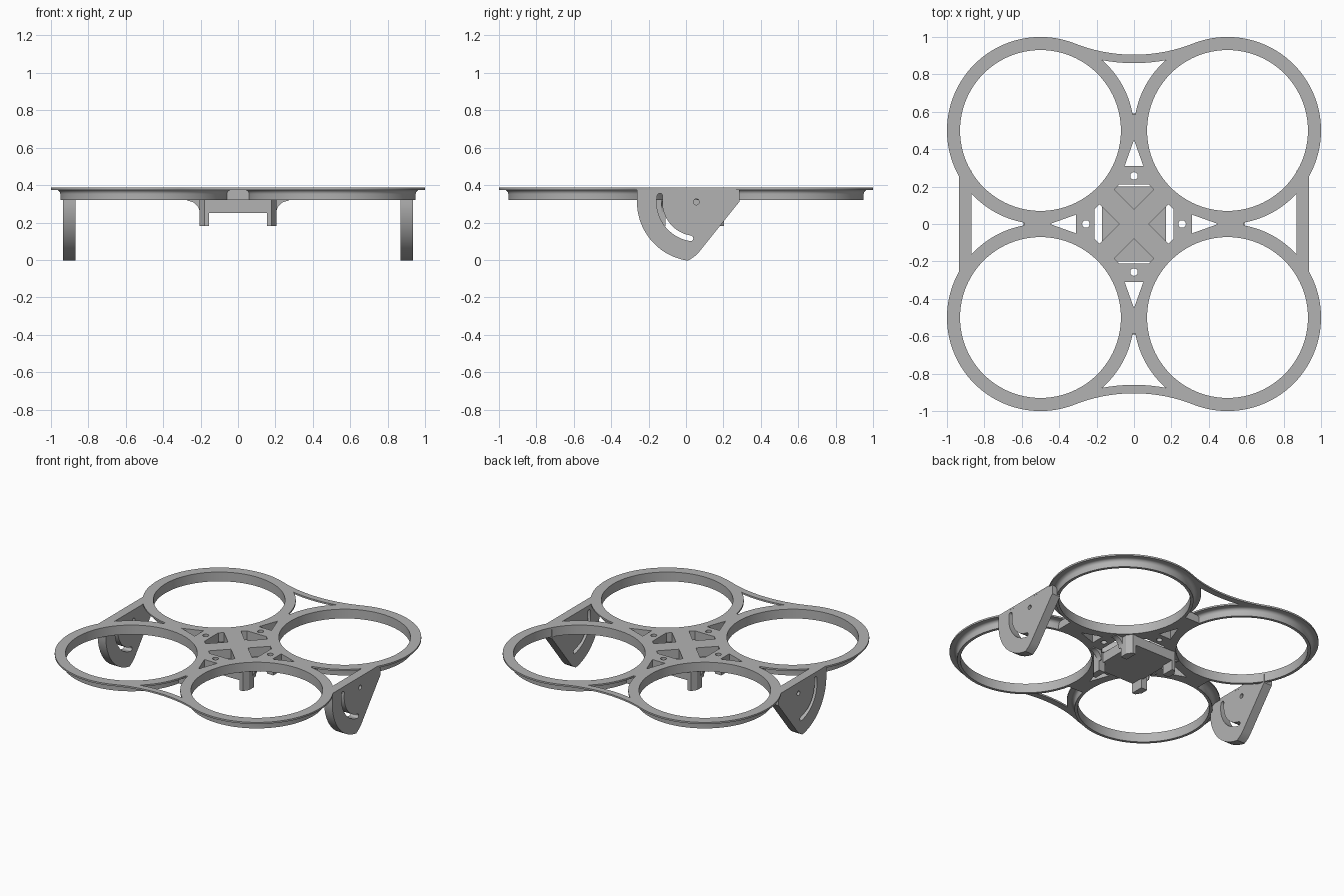
import bpy, bmesh
from math import sin, cos, radians, pi
from mathutils import Matrix

cube = bpy.data.objects.get("Cube")
if cube:
    bpy.data.objects.remove(cube, do_unlink=True)

grey = bpy.data.materials.new("plain grey")
grey.use_nodes = True
colour = (0.45, 0.45, 0.45, 1)
grey.diffuse_color = colour
grey.node_tree.nodes["Principled BSDF"].inputs["Base Color"].default_value = colour

TOP, SKIN, BASE = 0.387, 0.375, 0.32      # top face, flange underside, frame underside
RING, INNER = 0.5, 0.43                   # flange and opening radii
UPRIGHT = Matrix.Rotation(pi / 2, 4, 'X')
SIDEWAYS = Matrix.Rotation(pi / 2, 4, 'Z') @ UPRIGHT


def arc(cx, cy, r, a0, a1, n=24):
    angles = [radians(a0 + (a1 - a0) * i / n) for i in range(n + 1)]
    return [(cx + r * cos(a), cy + r * sin(a)) for a in angles]


def circle(cx, cy, r, n=96):
    return arc(cx, cy, r, 0, 360, n)[:-1]


def turn(pts, k):
    for _ in range(k):
        pts = [(-y, x) for x, y in pts]
    return pts


def flip(pts, sx, sy):
    return [(x * sx, y * sy) for x, y in pts]


def add_mesh(name, mesh):
    obj = bpy.data.objects.new(name, mesh)
    bpy.context.collection.objects.link(obj)
    mesh.materials.clear()
    mesh.materials.append(grey)
    bpy.ops.object.select_all(action='DESELECT')
    obj.select_set(True)
    bpy.context.view_layer.objects.active = obj
    bpy.ops.object.shade_smooth_by_angle(angle=radians(30))
    return obj


def plate(name, loops, lo, hi, frame=Matrix.Identity(4)):
    """Extrude an outline with holes from lo to hi along the local z axis."""
    curve = bpy.data.curves.new(name, 'CURVE')
    curve.dimensions = '2D'
    curve.fill_mode = 'BOTH'
    curve.extrude = (hi - lo) / 2
    for pts in loops:
        s = curve.splines.new('POLY')
        s.points.add(len(pts) - 1)
        for p, (x, y) in zip(s.points, pts):
            p.co = (x, y, 0, 1)
        s.use_cyclic_u = True
    temp = bpy.data.objects.new("temp", curve)
    bpy.context.collection.objects.link(temp)
    bpy.context.view_layer.update()
    graph = bpy.context.evaluated_depsgraph_get()
    mesh = bpy.data.meshes.new_from_object(temp.evaluated_get(graph))
    bpy.data.objects.remove(temp, do_unlink=True)
    mesh.transform(frame @ Matrix.Translation((0, 0, (lo + hi) / 2)))
    bm = bmesh.new()
    bm.from_mesh(mesh)
    bmesh.ops.remove_doubles(bm, verts=bm.verts, dist=1e-5)
    bmesh.ops.recalc_face_normals(bm, faces=bm.faces)
    bm.to_mesh(mesh)
    bm.free()
    mesh.name = name
    return add_mesh(name, mesh)


# Openings shared by the skin and the core: pockets, screw holes, small triangles
pocket = [(0.08, 0), (0.185, 0.105), (0.212, 0.078), (0.212, -0.078), (0.185, -0.105)]
triangle = [(0.31, -0.05), (0.31, 0.05), (0.45, 0)]
openings = [turn(shape, k) for k in range(4)
            for shape in (pocket, triangle, circle(0.257, 0, 0.02, 24))]

# Top skin: ring lobes, straight sides, swept front and back struts
SWEEP = 1.768
half = (arc(0.5, 0.5, RING, -29.5, 111.5, 48)
        + arc(0, SWEEP, 0.863, -68.5, -111.5)[1:-1]
        + arc(-0.5, 0.5, RING, 68.5, 209.5, 48))
outline = half + flip(half, -1, -1)
strut_gap = (arc(0.5, 0.5, RING, 131.3, 170.2) + arc(-0.5, 0.5, RING, 9.8, 48.7)
             + arc(0, SWEEP, 0.908, -100.8, -79.2)[1:-1])
side_gap = (arc(0.5, 0.5, RING, 260, 317.7) [::-1] + arc(0.5, -0.5, RING, 100, 42.3)[::-1])
side_gap = (arc(0.5, 0.5, RING, 317.7, 280) + arc(0.5, -0.5, RING, 80, 42.3))
quads = [(sx, sy) for sx in (1, -1) for sy in (1, -1)]
rings = [circle(sx * 0.5, sy * 0.5, INNER) for sx, sy in quads]
gaps = [strut_gap, flip(strut_gap, 1, -1), side_gap, flip(side_gap, -1, 1)]
plate("top_skin", [outline] + rings + gaps + openings, SKIN, TOP)

# Thick central web between the four rings
web = []
for k in range(4):
    web += turn(arc(0.5, 0.5, 0.44, 282, 168, 40), k)
plate("central_web", [web] + openings, BASE, SKIN)

# Ring walls with a fillet under the flange
section = [(INNER, SKIN), (INNER, BASE), (0.45, BASE)] + arc(0.473, 0.352, 0.023, 180, 90, 6)
for i, (sx, sy) in enumerate(quads):
    bm = bmesh.new()
    verts = [bm.verts.new((r, 0, z)) for r, z in section]
    edges = [bm.edges.new((a, b)) for a, b in zip(verts, verts[1:])]
    bmesh.ops.spin(bm, geom=verts + edges, cent=(0, 0, 0), axis=(0, 0, 1),
                   angle=2 * pi, steps=96, use_merge=True)
    bmesh.ops.remove_doubles(bm, verts=bm.verts, dist=1e-5)
    bmesh.ops.recalc_face_normals(bm, faces=bm.faces)
    # Open top shell: make the outermost wall face outward
    bm.faces.ensure_lookup_table()
    wall = next(f for f in bm.faces if abs(f.normal.z) > 0.99 and f.calc_center_median().z < BASE + 0.001)
    if wall.normal.z > 0:
        bmesh.ops.reverse_faces(bm, faces=bm.faces)
    bmesh.ops.translate(bm, verts=bm.verts, vec=(sx * 0.5, sy * 0.5, 0))
    mesh = bpy.data.meshes.new("ring_wall")
    bm.to_mesh(mesh)
    bm.free()
    add_mesh(f"ring_wall_{i + 1}", mesh)

# Side mounting plates with pivot hole and curved slot
PY, PZ = 0.055, 0.31
side = ([(-0.262, SKIN)] + arc(PY, PZ, 0.317, 180, 262, 32)
        + [(0.03, 0.008), (0.05, 0.022), (0.07, 0.042), (0.26, 0.28), (0.285, 0.31), (0.285, SKIN)])
slot = (arc(PY, PZ, 0.212, 171, 261) + arc(PY - 0.031, PZ - 0.195, 0.015, 261, 441, 8)[1:-1]
        + arc(PY, PZ, 0.182, 261, 171) + arc(PY - 0.195, PZ + 0.031, 0.015, -9, 171, 8)[1:-1])
holes = [circle(PY, PZ, 0.016, 24), slot]
plate("left_mounting_plate", [side] + holes, 0.87, 0.935, SIDEWAYS)
plate("right_mounting_plate", [side] + holes, -0.935, -0.87, SIDEWAYS)

# Lower block, closing the pockets from below
plate("lower_block", [[(-0.17, -0.2), (0.17, -0.2), (0.17, 0.2), (-0.17, 0.2)]], 0.25, BASE)

# Corner pegs with chamfered outer edges, and curved gussets beside them
peg = [(0.155, 0.11), (0.205, 0.11), (0.205, 0.165), (0.18, 0.203), (0.155, 0.203)]
gusset = [(0.2, 0.25)] + arc(0.27, 0.25, 0.065, 180, 90, 12) + [(0.27, 0.322), (0.2, 0.322)]
for i, (sx, sy) in enumerate(quads):
    plate(f"corner_peg_{i + 1}", [flip(peg, sx, sy)], 0.18, BASE)
    near, far = sorted((-sy * 0.09, -sy * 0.13))
    plate(f"gusset_{i + 1}", [flip(gusset, sx, 1)], near, far, UPRIGHT)
